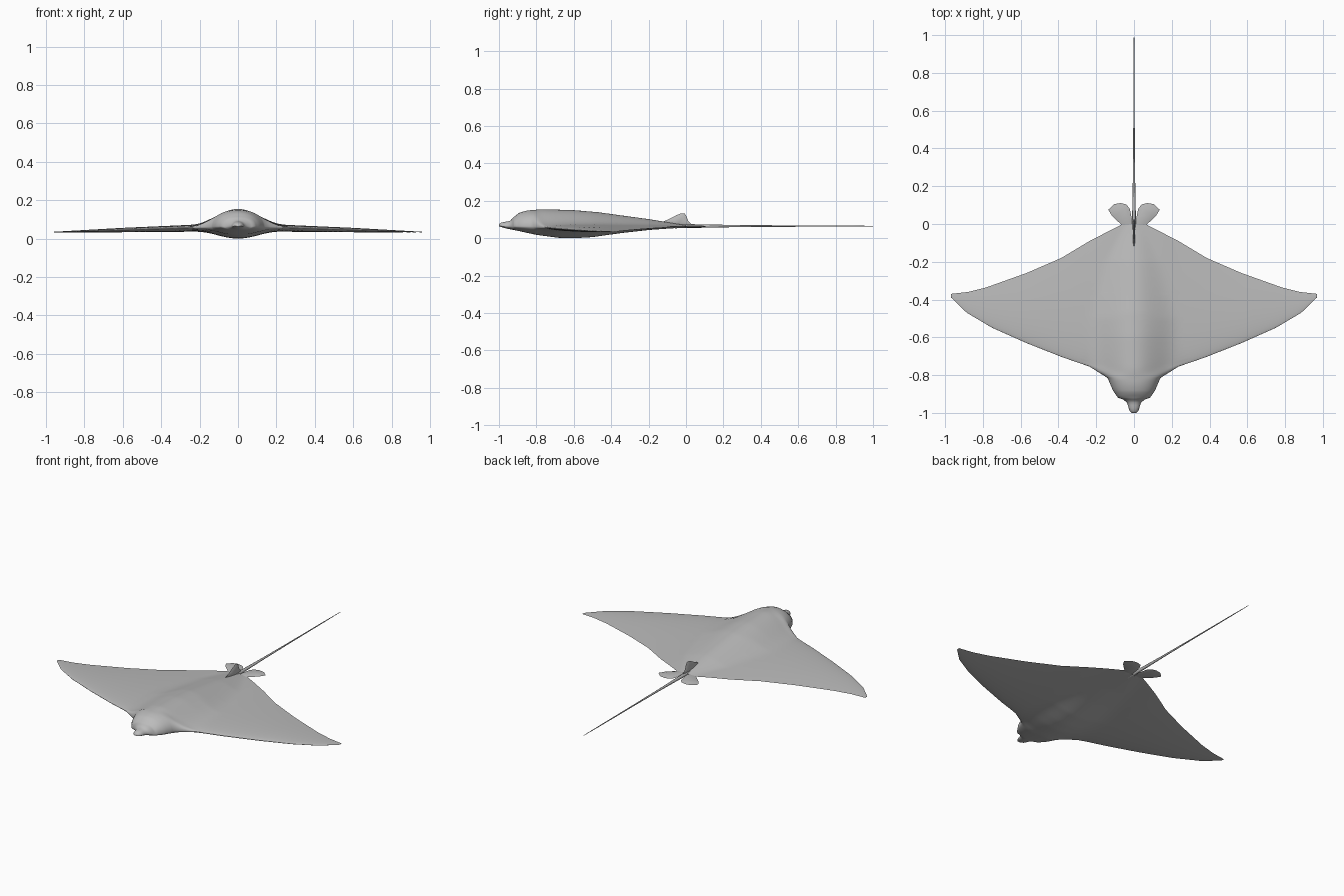
import bpy, bmesh, math

if "Cube" in bpy.data.objects:
    bpy.data.objects.remove(bpy.data.objects["Cube"])

skin = bpy.data.materials.new("ray grey")
skin.diffuse_color = (0.5, 0.5, 0.5, 1)
skin.use_nodes = True
skin.node_tree.nodes["Principled BSDF"].inputs["Base Color"].default_value = skin.diffuse_color

# Half outline of the disc: (y, half width), nose to tail root
OUTLINE = [(-1.0, 0.012), (-0.988, 0.024), (-0.945, 0.037), (-0.928, 0.06),
           (-0.92, 0.085), (-0.88, 0.112), (-0.815, 0.14), (-0.755, 0.235),
           (-0.705, 0.38), (-0.63, 0.57), (-0.55, 0.75), (-0.47, 0.885),
           (-0.39, 0.968), (-0.37, 0.97), (-0.36, 0.88), (-0.335, 0.78),
           (-0.26, 0.57), (-0.18, 0.385), (-0.09, 0.235), (0.0, 0.06)]
TIP = 13
LEADING = [(x, y) for y, x in OUTLINE[:TIP]]
TRAILING = [(x, y) for y, x in reversed(OUTLINE[TIP:])]
# Centre line heights along y
BACK = [(-1.0, 0.075), (-0.985, 0.085), (-0.94, 0.092), (-0.925, 0.11), (-0.89, 0.137),
        (-0.85, 0.148), (-0.77, 0.155), (-0.6, 0.15), (-0.47, 0.139), (-0.2, 0.102),
        (-0.05, 0.077), (0.0, 0.069)]
BELLY = [(-1.0, 0.064), (-0.97, 0.054), (-0.92, 0.044), (-0.8, 0.018), (-0.68, 0.002),
         (-0.6, 0.0), (-0.5, 0.006), (-0.35, 0.027), (-0.2, 0.044), (0.0, 0.058)]
# Wing height and thickness along the span
CAMBER = [(0, 0.065), (0.14, 0.063), (0.24, 0.058), (0.6, 0.046), (0.97, 0.034)]
UPPER = [(0, 0.016), (0.24, 0.014), (0.6, 0.010), (0.97, 0.001)]
LOWER = [(0, 0.022), (0.24, 0.022), (0.6, 0.013), (0.97, 0.001)]
BODY_HALF = [(-1.0, 0.24), (-0.5, 0.24), (-0.2, 0.16), (0.0, 0.06)]


def lerp(table, t):
    if t <= table[0][0]:
        return table[0][1]
    for (a, p), (b, q) in zip(table, table[1:]):
        if t <= b:
            return p + (q - p) * (t - a) / (b - a)
    return table[-1][1]


def surface(x, y, w, side):
    """Height of the back (side=1) or belly (side=-1) at a point."""
    ax = abs(x)
    le, te = lerp(LEADING, max(ax, 0.2)), lerp(TRAILING, ax)
    s = min(max((y - le) / max(te - le, 1e-4), 0), 1)
    foil = 2.6 * math.sqrt(s) * (1 - s)
    mid = lerp(CAMBER, ax)
    skin_z = mid + side * foil * lerp(UPPER if side > 0 else LOWER, ax)
    # Central body: bell shaped between the wings, rounded at the head
    q = min(ax / min(w, lerp(BODY_HALF, y)), 1)
    head = min(max((0.24 - w) / 0.1, 0), 1) if y < -0.5 else 0
    f = (1 - head) * (1 + math.cos(math.pi * q)) / 2 + head * math.sqrt(1 - q * q)
    return skin_z + (lerp(BACK if side > 0 else BELLY, y) - skin_z) * f


def finish(name, bm, angle=60):
    bmesh.ops.recalc_face_normals(bm, faces=bm.faces)
    me = bpy.data.meshes.new(name)
    bm.to_mesh(me)
    bm.free()
    ob = bpy.data.objects.new(name, me)
    bpy.context.collection.objects.link(ob)
    me.materials.append(skin)
    bpy.ops.object.select_all(action='DESELECT')
    ob.select_set(True)
    bpy.context.view_layer.objects.active = ob
    bpy.ops.object.shade_smooth_by_angle(angle=math.radians(angle))
    return ob


def loft(name, rings, angle=60):
    bm = bmesh.new()
    rows = [[bm.verts.new(p) for p in r] for r in rings]
    n = len(rows[0])
    for a, b in zip(rows, rows[1:]):
        for i in range(n):
            bm.faces.new((a[i], a[(i + 1) % n], b[(i + 1) % n], b[i]))
    bm.faces.new(rows[0])
    bm.faces.new(rows[-1])
    return finish(name, bm, angle)


# Body and wings: one lofted disc
N = 36
columns = [math.copysign(math.sin(math.pi / 2 * abs(j) / N) ** 1.8, j) for j in range(-N, N + 1)]
ys = []
for (a, _), (b, _) in zip(OUTLINE, OUTLINE[1:]):
    k = max(2, math.ceil((b - a) / 0.02))
    ys += [a + (b - a) * i / k for i in range(k)]
ys.append(0.0)
rings = []
for y in ys:
    w = lerp(OUTLINE, y)
    top = [(u * w, y, surface(u * w, y, w, 1)) for u in columns]
    under = [(u * w, y, surface(u * w, y, w, -1)) for u in reversed(columns[1:-1])]
    rings.append(top + under)
loft("body_and_wings", rings)

# Whip tail: tapered tube
TAIL = [(-0.06, 0.012), (0.03, 0.010), (0.25, 0.006), (0.5, 0.004), (0.84, 0.0028), (1.0, 0.0012)]
loft("tail", [[(r * math.cos(i * math.pi / 4), y, 0.065 + r * math.sin(i * math.pi / 4))
               for i in range(8)] for y, r in TAIL])


def fin(name, outline, centre, thick, axis):
    """Thin lens: rim at the outline, inner loop thickened along one axis."""
    def ring(scale, off):
        pts = []
        for p in outline:
            q = [c + (v - c) * scale for v, c in zip(p, centre)]
            q[axis] += off
            pts.append(q)
        return pts
    return loft(name, [ring(0.6, thick), ring(1, 0), ring(0.6, -thick)])


# Pelvic fins
PELVIC = [(0.006, -0.03), (0.012, 0.03), (0.022, 0.08), (0.04, 0.103), (0.07, 0.111),
          (0.105, 0.105), (0.136, 0.076), (0.118, 0.045), (0.09, 0.018), (0.06, -0.01)]
for side, label in ((1, "right"), (-1, "left")):
    fin("pelvic_fin_" + label, [(side * x, y, 0.063) for x, y in PELVIC],
        (side * 0.06, 0.05, 0.063), 0.005, 2)

# Dorsal fin
DORSAL = [(-0.13, 0.085), (-0.09, 0.103), (-0.05, 0.124), (-0.025, 0.133), (-0.008, 0.133),
          (0.002, 0.118), (0.012, 0.092), (0.035, 0.068), (-0.05, 0.066)]
fin("dorsal_fin", [(0, y, z) for y, z in DORSAL], (0, -0.03, 0.09), 0.006, 0)
